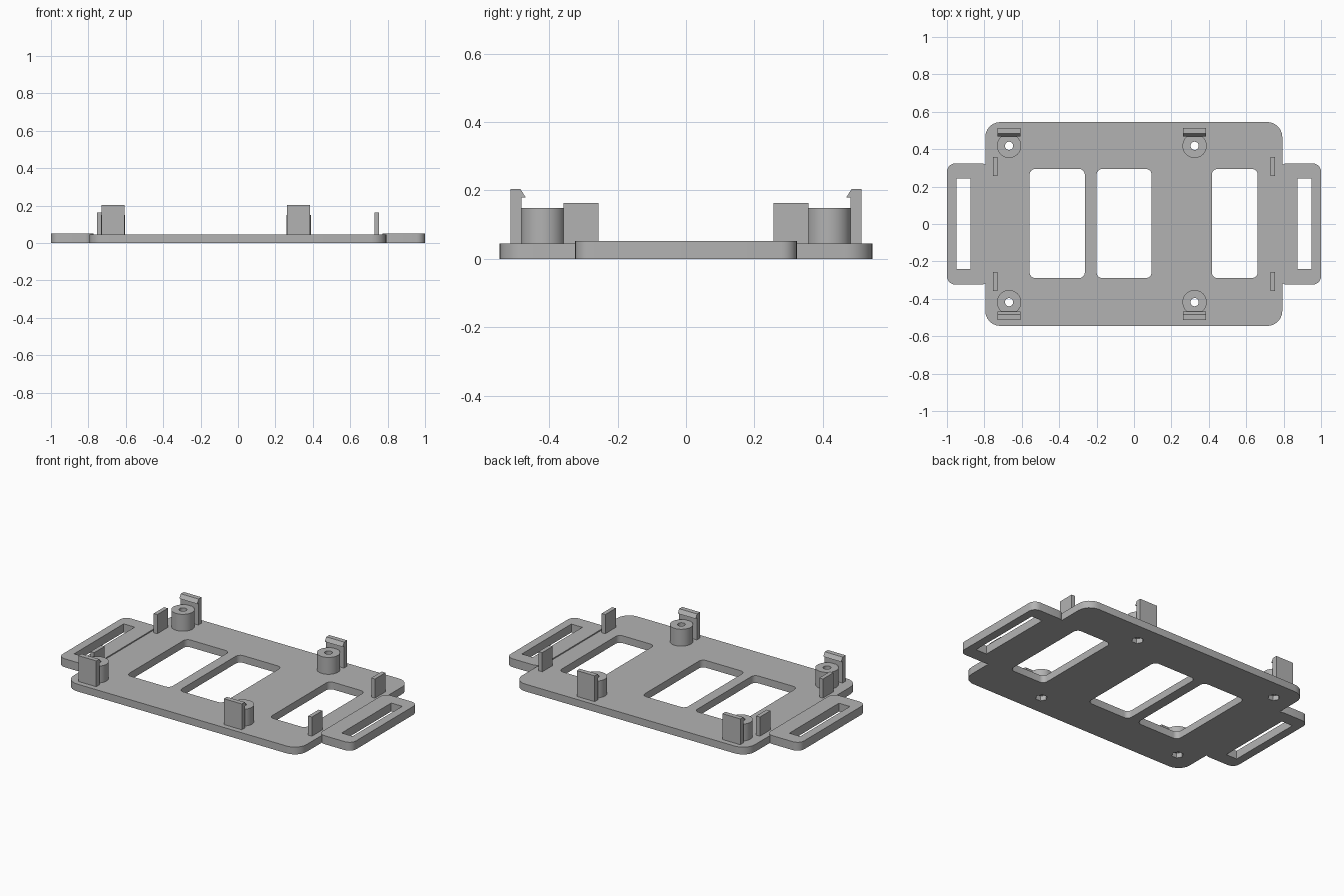
import bpy, bmesh, math

old = bpy.data.objects.get("Cube")
if old:
    bpy.data.objects.remove(old, do_unlink=True)

grey = bpy.data.materials.new("grey plastic")
grey.use_nodes = True
colour = (0.45, 0.45, 0.45, 1)
grey.diffuse_color = colour
grey.node_tree.nodes["Principled BSDF"].inputs["Base Color"].default_value = colour


def prism(name, outline, depth):
    """Extrude a closed 3D outline along a depth vector."""
    bm = bmesh.new()
    face = bm.faces.new([bm.verts.new(p) for p in outline])
    out = bmesh.ops.extrude_face_region(bm, geom=[face])
    verts = [v for v in out["geom"] if isinstance(v, bmesh.types.BMVert)]
    bmesh.ops.translate(bm, verts=verts, vec=depth)
    bmesh.ops.recalc_face_normals(bm, faces=bm.faces)
    mesh = bpy.data.meshes.new(name)
    bm.to_mesh(mesh)
    bm.free()
    mesh.materials.append(grey)
    obj = bpy.data.objects.new(name, mesh)
    bpy.context.collection.objects.link(obj)
    return obj


def slab(name, x0, x1, y0, y1, z0, z1, r=0.0, steps=6):
    """Box with optionally rounded vertical edges."""
    if r == 0:
        pts = [(x0, y0, z0), (x1, y0, z0), (x1, y1, z0), (x0, y1, z0)]
    else:
        pts = []
        corners = [(x1 - r, y1 - r), (x0 + r, y1 - r), (x0 + r, y0 + r), (x1 - r, y0 + r)]
        for i, (cx, cy) in enumerate(corners):
            for k in range(steps + 1):
                a = math.pi / 2 * (i + k / steps)
                pts.append((cx + r * math.cos(a), cy + r * math.sin(a), z0))
    return prism(name, pts, (0, 0, z1 - z0))


def rod(name, x, y, z0, z1, r, sides):
    ring = [2 * math.pi * i / sides for i in range(sides)]
    return prism(name, [(x + r * math.cos(a), y + r * math.sin(a), z0) for a in ring],
                 (0, 0, z1 - z0))


def cut(obj, cutters):
    """Subtract the cutters, bake the result and remove them."""
    for c in cutters:
        mod = obj.modifiers.new("cut", "BOOLEAN")
        mod.operation, mod.solver, mod.object = "DIFFERENCE", "EXACT", c
    graph = bpy.context.evaluated_depsgraph_get()
    baked = bpy.data.meshes.new_from_object(obj.evaluated_get(graph))
    obj.modifiers.clear()
    obj.data = baked
    for c in cutters:
        bpy.data.objects.remove(c, do_unlink=True)


TOP = 0.045          # upper face of the base plate
POST_X = (-0.668, 0.324)
POST_Y = 0.418
sides = {"front": -1, "back": 1}
ends = {"right": -1, "left": 1}
parts = []

# Base plate with three windows, screw holes and hexagonal nut pockets
plate = slab("base_plate", -0.795, 0.793, -0.545, 0.545, 0, TOP, 0.08)
tools = [slab("window", a, b, -0.289, 0.294, -0.1, 0.1, 0.03)
         for a, b in ((-0.558, -0.263), (-0.2, 0.094), (0.416, 0.661))]
for x in POST_X:
    for s in sides.values():
        tools.append(rod("screw_hole", x, s * POST_Y, -0.1, 0.3, 0.022, 24))
        tools.append(rod("nut_pocket", x, s * POST_Y, -0.1, 0.03, 0.034, 6))
cut(plate, tools)
parts.append(plate)

# Strap loops at both ends
for label, e in ends.items():
    loop = slab("strap_loop_" + label, *sorted((e * 0.773, e)), -0.324, 0.324, 0, 0.052, 0.045)
    cut(loop, [slab("slot", *sorted((e * 0.874, e * 0.949)), -0.24, 0.243, -0.1, 0.1)])
    parts.append(loop)

for label, s in sides.items():
    for n, x in enumerate(POST_X, 1):
        # Hollow screw posts
        post = rod(f"screw_post_{label}_{n}", x, s * POST_Y, TOP - 0.002, 0.149, 0.065, 40)
        cut(post, [rod("bore", x, s * POST_Y, -0.1, 0.3, 0.022, 24)])
        parts.append(post)
        # Hooked snap clips outside the posts
        profile = [(0.513, TOP - 0.002), (0.513, 0.204), (0.484, 0.204),
                   (0.469, 0.18), (0.481, 0.18), (0.481, TOP - 0.002)]
        parts.append(prism(f"snap_clip_{label}_{n}",
                           [(x - 0.061, s * y, z) for y, z in profile], (0.122, 0, 0)))
    # Upright locating tabs
    for end, e in ends.items():
        parts.append(slab(f"locating_tab_{label}_{end}", *sorted((e * 0.729, e * 0.754)),
                          *sorted((s * 0.256, s * 0.358)), TOP - 0.002, 0.163))

# Smooth the round walls, keep the edges crisp
bpy.ops.object.select_all(action="DESELECT")
for p in parts:
    p.select_set(True)
bpy.context.view_layer.objects.active = plate
bpy.ops.object.shade_smooth_by_angle(angle=math.radians(30))
